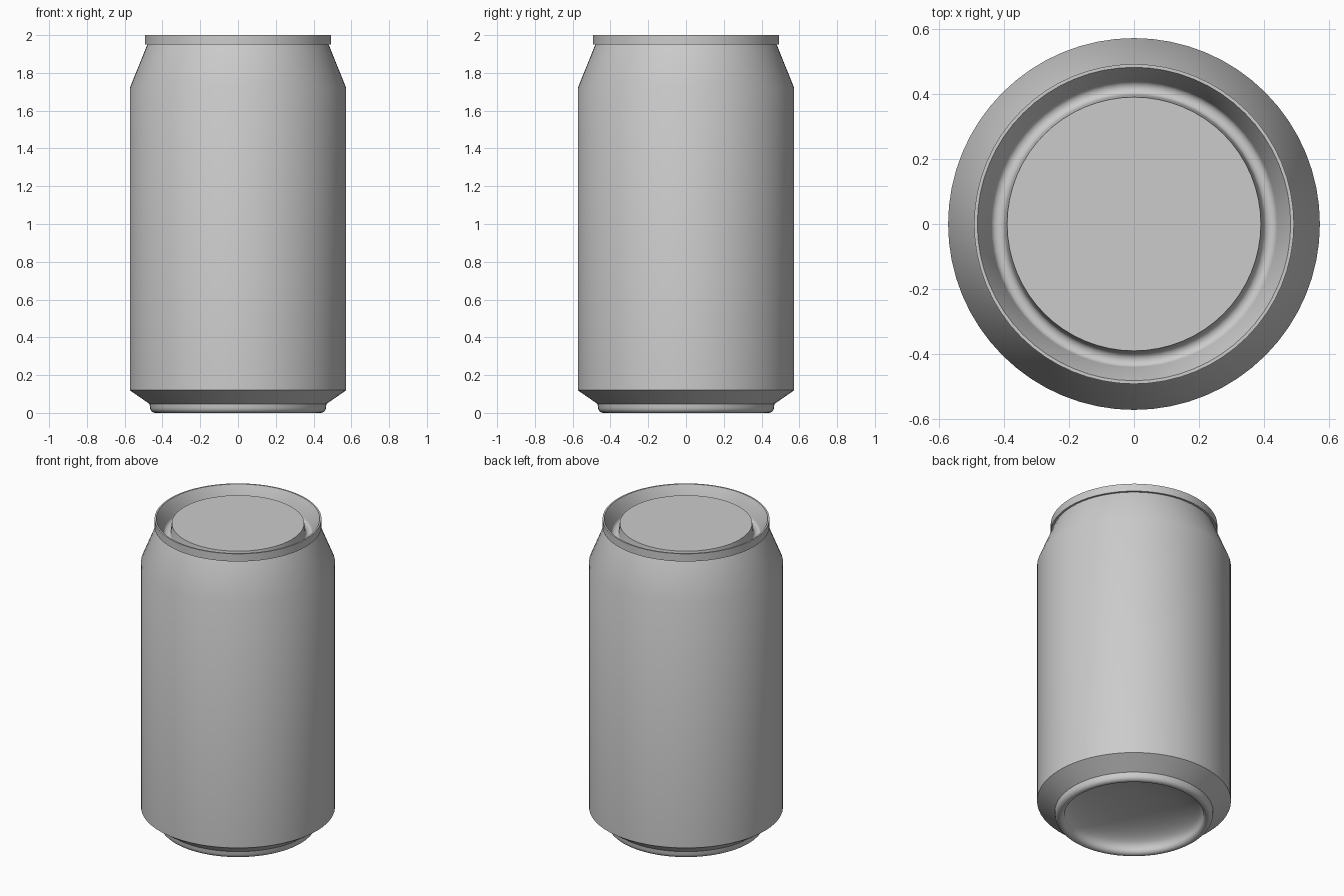
import bpy, math

old = bpy.data.objects.get("Cube")
if old:
    bpy.data.objects.remove(old, do_unlink=True)

SEGMENTS = 64

metal = bpy.data.materials.new("plain_grey_metal")
metal.use_nodes = True
GREY = (0.6, 0.6, 0.6, 1)
metal.diffuse_color = GREY
metal.node_tree.nodes["Principled BSDF"].inputs["Base Color"].default_value = GREY


def arc(cr, cz, rr, rz, start, end, steps):
    """Points of an elliptical arc in the radius/height plane, angles in degrees."""
    angles = [math.radians(start + (end - start) * i / steps) for i in range(steps + 1)]
    return [(cr + rr * math.cos(a), cz + rz * math.sin(a)) for a in angles]


def lathe(name, profile):
    """Revolve (radius, z) points about z; a zero radius becomes a pole."""
    verts, rings, faces = [], [], []
    for r, z in profile:
        n = 1 if r < 1e-6 else SEGMENTS
        rings.append([len(verts) + i for i in range(n)])
        for i in range(n):
            a = math.tau * i / SEGMENTS
            verts.append((r * math.cos(a), r * math.sin(a), z))
    for low, high in zip(rings, rings[1:]):
        for i in range(SEGMENTS):
            j = (i + 1) % SEGMENTS
            quad = [low[i % len(low)], low[j % len(low)], high[j % len(high)], high[i % len(high)]]
            faces.append(list(dict.fromkeys(quad)))
    mesh = bpy.data.meshes.new(name)
    mesh.from_pydata(verts, [], faces)
    mesh.materials.append(metal)
    obj = bpy.data.objects.new(name, mesh)
    bpy.context.collection.objects.link(obj)
    bpy.ops.object.select_all(action='DESELECT')
    obj.select_set(True)
    bpy.context.view_layer.objects.active = obj
    bpy.ops.object.shade_smooth_by_angle(angle=math.radians(30))
    return obj


# Domed underside, rounded foot ring, base taper, straight wall and sloped neck
dome = [(0.41 * math.sin(t * math.pi / 20), 0.03 + 0.11 * math.cos(t * math.pi / 20))
        for t in range(11)]
foot = arc(0.438, 0.03, 0.028, 0.03, 180, 360, 10)[1:]
lathe("can_body", dome + foot + [(0.468, 0.047), (0.573, 0.12), (0.573, 1.72), (0.48, 1.95)])

# Rolled rim, sloping inner wall, rounded groove and raised lid panel
groove = arc(0.42, 1.915, 0.022, 0.02, 0, -180, 8)
lathe("rim_and_lid", [(0.478, 1.95), (0.493, 1.95), (0.493, 2.0), (0.483, 2.0)]
      + groove + [(0.391, 1.97), (0, 1.97)])
